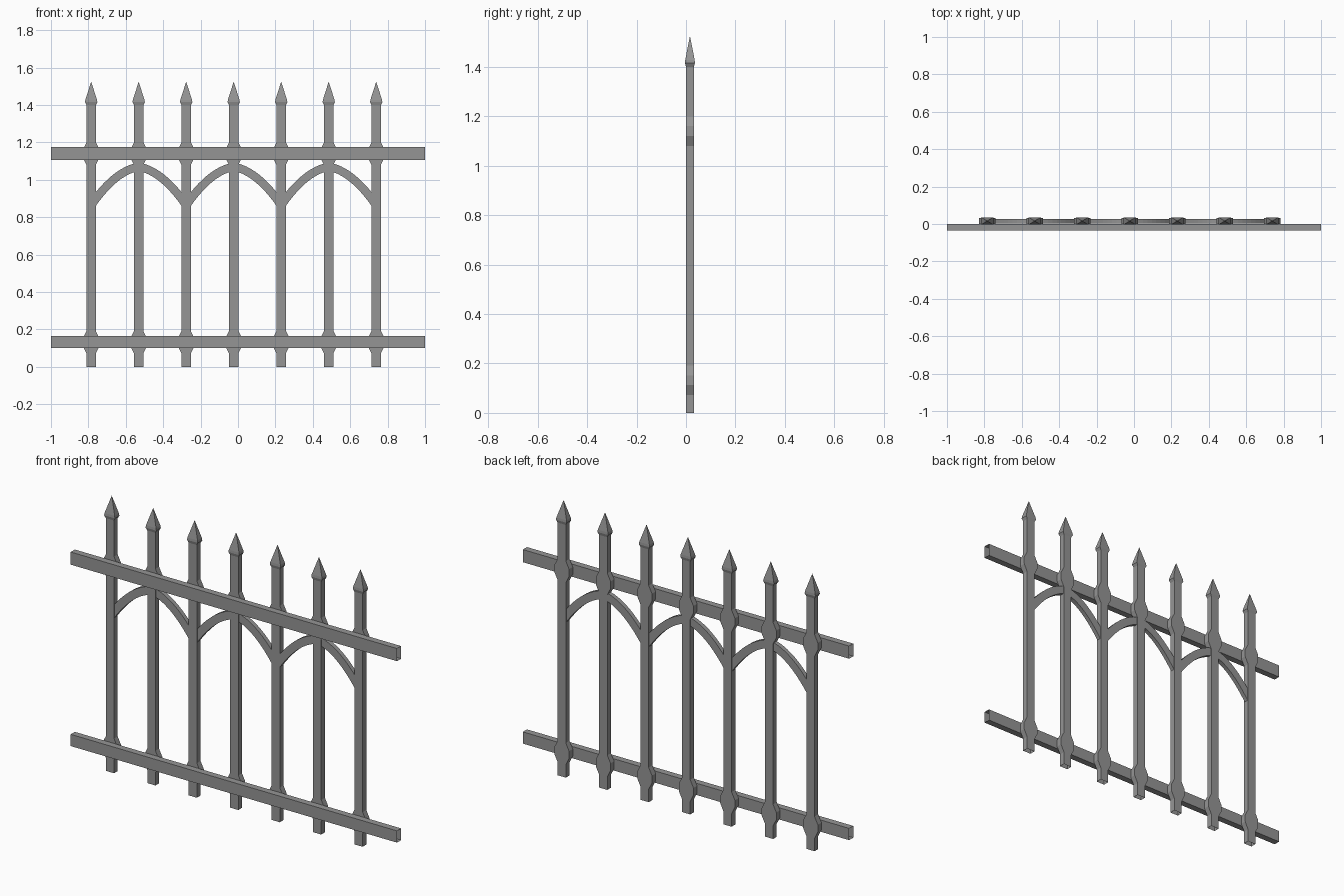
import bpy, bmesh

cube = bpy.data.objects.get("Cube")
if cube:
    bpy.data.objects.remove(cube, do_unlink=True)

iron = bpy.data.materials.new("grey iron")
iron.use_nodes = True
GREY = (0.3, 0.3, 0.3, 1)
iron.diffuse_color = GREY
iron.node_tree.nodes["Principled BSDF"].inputs["Base Color"].default_value = GREY

POSTS = 7
SPACING = 0.254
FIRST_X = -0.785
POST_Y = 0.016


def finish(bm, name, x=0):
    bmesh.ops.recalc_face_normals(bm, faces=bm.faces)
    mesh = bpy.data.meshes.new(name)
    bm.to_mesh(mesh)
    bm.free()
    mesh.materials.append(iron)
    obj = bpy.data.objects.new(name, mesh)
    obj.location.x = x
    bpy.context.collection.objects.link(obj)
    return obj


def loft(bm, rings):
    """Join a row of four-cornered rings into an open tube."""
    loops = [[bm.verts.new(p) for p in ring] for ring in rings]
    for a, b in zip(loops, loops[1:]):
        for i in range(4):
            j = (i + 1) % 4
            bm.faces.new((a[i], a[j], b[j], b[i]))
    return loops


def level(z, w, d):
    return [(sx * w, POST_Y + sy * d, z)
            for sx, sy in ((-1, -1), (1, -1), (1, 1), (-1, 1))]


# Posts: flat bars that swell sideways behind each rail, with a spear tip
def flare(mid):
    return [(mid - 0.06, 0.025), (mid - 0.02, 0.045),
            (mid + 0.02, 0.045), (mid + 0.06, 0.025)]


def build_post(name, x):
    bm = bmesh.new()
    shape = [(0, 0.025)] + flare(0.132) + flare(1.14) + [(1.4, 0.025)]
    rings = [level(z, w, 0.016) for z, w in shape]
    rings += [level(1.415, 0.033, 0.02), level(1.428, 0.031, 0.019)]
    top = loft(bm, rings)[-1]
    tip = bm.verts.new((0, POST_Y, 1.525))
    for i in range(4):
        bm.faces.new((top[i], top[(i + 1) % 4], tip))
    finish(bm, name, x)


for n in range(POSTS):
    build_post(f"post_{n + 1}", FIRST_X + n * SPACING)


# Rails: long box tubes with open ends, in front of the posts
def build_rail(name, z0, z1):
    bm = bmesh.new()
    loft(bm, [[(x, -0.036, z0), (x, 0, z0), (x, 0, z1), (x, -0.036, z1)]
              for x in (-1, 1)])
    finish(bm, name)


build_rail("lower_rail", 0.1, 0.165)
build_rail("upper_rail", 1.105, 1.175)


# Arches: each spans two bays and peaks at the middle post
def build_arch(name, x):
    bm = bmesh.new()
    rings = []
    steps = 10
    for i in range(-steps, steps + 1):
        u = 0.236 * i / steps
        a = abs(u)
        z = 1.07 - 0.18 * a - 2.5 * a * a
        slope = 0.18 + 5 * a if i else 0
        half = 0.022 * (1 + slope * slope) ** 0.5
        rings.append([(u, 0.004, z - half), (u, 0.028, z - half),
                      (u, 0.028, z + half), (u, 0.004, z + half)])
    loft(bm, rings)
    finish(bm, name, x)


for n in range(3):
    build_arch(f"arch_{n + 1}", FIRST_X + (2 * n + 1) * SPACING)
